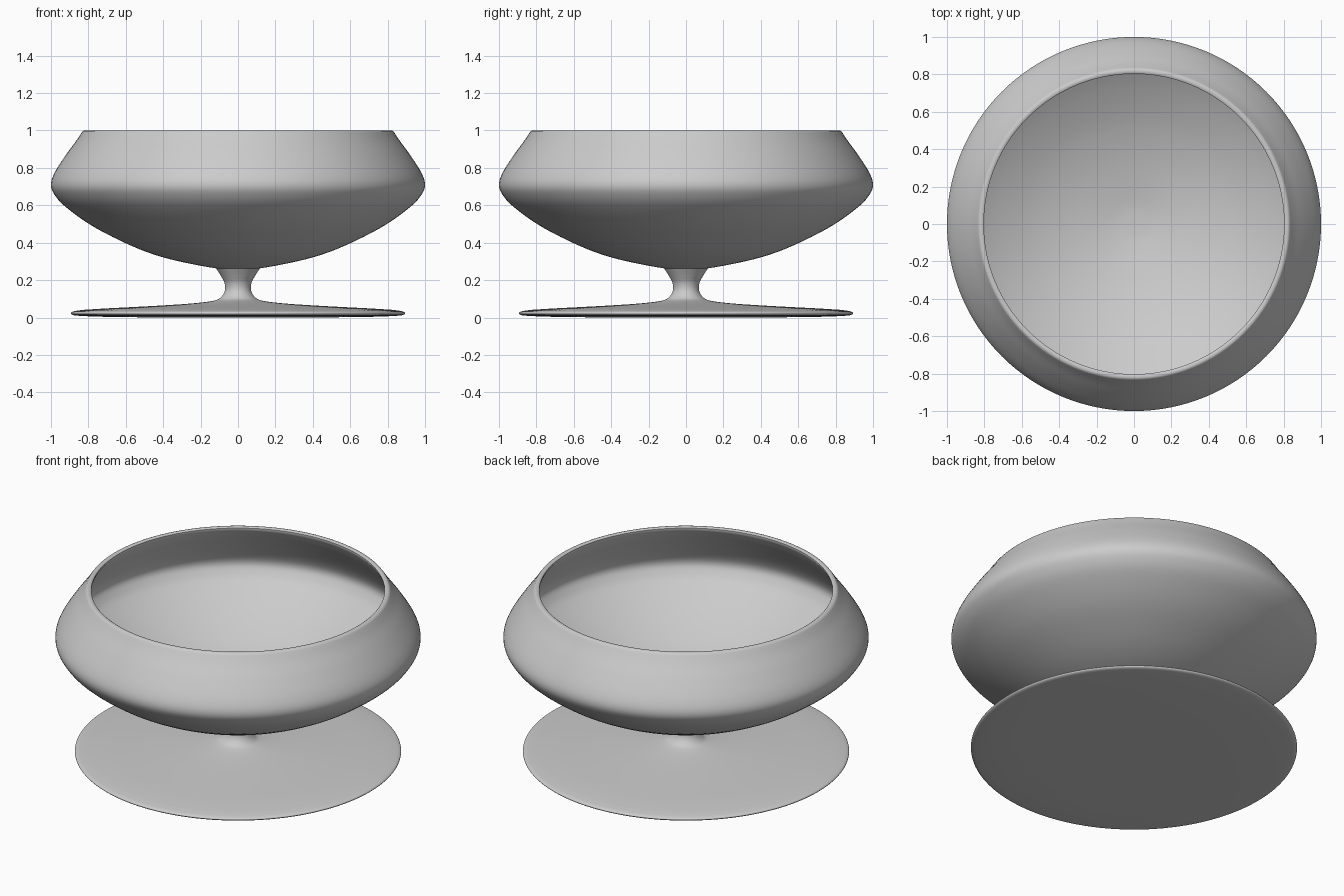
import bpy, bmesh, math
from mathutils import Vector

cube = bpy.data.objects.get("Cube")
if cube:
    bpy.data.objects.remove(cube, do_unlink=True)

SEGMENTS = 128

grey = bpy.data.materials.new("plain grey")
grey.use_nodes = True
colour = (0.6, 0.6, 0.6, 1)
grey.diffuse_color = colour
grey.node_tree.nodes["Principled BSDF"].inputs["Base Color"].default_value = colour


def smooth_path(points, steps=5):
    """Catmull-Rom curve through (radius, height) points."""
    p = [Vector(q) for q in points]
    p = [2 * p[0] - p[1]] + p + [2 * p[-1] - p[-2]]
    path = []
    for a, b, c, d in zip(p, p[1:], p[2:], p[3:]):
        for i in range(steps):
            t = i / steps
            path.append(0.5 * (2 * b + (c - a) * t + (2 * a - 5 * b + 4 * c - d) * t**2
                               + (3 * b - a - 3 * c + d) * t**3))
    return path + [p[-2]]


def lathe(name, profile):
    """Spin a profile around the vertical axis."""
    bm = bmesh.new()
    verts = [bm.verts.new((max(r, 0), 0, z)) for r, z in profile]
    edges = [bm.edges.new(pair) for pair in zip(verts, verts[1:])]
    bmesh.ops.spin(bm, geom=verts + edges, cent=(0, 0, 0), axis=(0, 0, 1),
                   angle=math.tau, steps=SEGMENTS, use_merge=True)
    bmesh.ops.remove_doubles(bm, verts=bm.verts, dist=0.0002)
    bmesh.ops.recalc_face_normals(bm, faces=bm.faces)
    mesh = bpy.data.meshes.new(name)
    bm.to_mesh(mesh)
    bm.free()
    mesh.materials.append(grey)
    obj = bpy.data.objects.new(name, mesh)
    bpy.context.collection.objects.link(obj)
    bpy.ops.object.select_all(action='DESELECT')
    obj.select_set(True)
    bpy.context.view_layer.objects.active = obj
    bpy.ops.object.shade_smooth_by_angle(angle=math.radians(40))
    return obj


# Wide thin foot rising into a narrow waisted stem
underside = [(0, 0), (0.4, 0), (0.69, 0.003)]
foot_edge = smooth_path([(0.84, 0.008), (0.88, 0.013), (0.893, 0.023), (0.88, 0.033), (0.83, 0.041)])
foot_top = smooth_path([(0.7, 0.049), (0.45, 0.062), (0.25, 0.075), (0.13, 0.09), (0.09, 0.11),
                        (0.07, 0.145), (0.072, 0.185), (0.09, 0.22), (0.112, 0.255), (0.122, 0.27)])
lathe("foot_and_stem", underside + foot_edge + foot_top + [(0, 0.27)])

# Bowl wall, swelling to its widest point and drawn in at the rim
outer = smooth_path([(0, 0.257), (0.11, 0.262), (0.3, 0.297), (0.45, 0.337), (0.6, 0.397),
                     (0.78, 0.49), (0.92, 0.59), (0.98, 0.655), (1.0, 0.71), (0.98, 0.775),
                     (0.92, 0.87), (0.865, 0.945), (0.835, 0.99)])
rim = [(0.83, 0.997), (0.822, 1.0), (0.81, 1.0), (0.803, 0.995)]
inner = smooth_path([(0.803, 0.985), (0.84, 0.925), (0.895, 0.85), (0.95, 0.765), (0.968, 0.71),
                     (0.95, 0.665), (0.9, 0.612), (0.76, 0.517), (0.59, 0.428), (0.44, 0.37),
                     (0.29, 0.328), (0.11, 0.293), (0, 0.287)])
lathe("bowl", outer + rim + inner)
